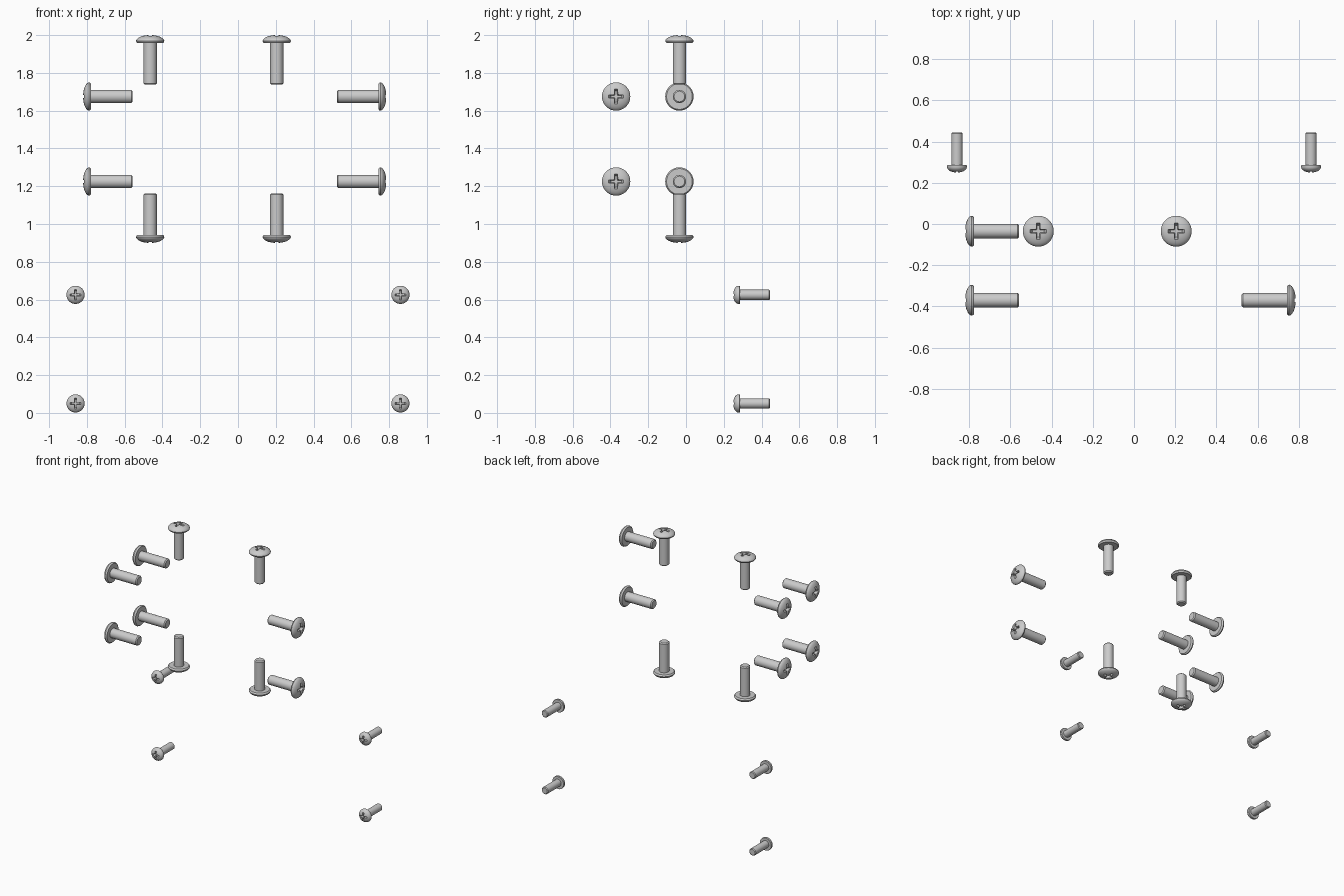
import bpy, bmesh
from math import radians, pi, cos, sin

if "Cube" in bpy.data.objects:
    bpy.data.objects.remove(bpy.data.objects["Cube"])

SEG = 48


def mesh_object(name, bm):
    bmesh.ops.recalc_face_normals(bm, faces=bm.faces)
    me = bpy.data.meshes.new(name)
    bm.to_mesh(me)
    bm.free()
    ob = bpy.data.objects.new(name, me)
    bpy.context.collection.objects.link(ob)
    return ob


def lathe(name, profile):
    """Revolve (radius, z) points round z; both ends are closed flat."""
    bm = bmesh.new()
    rings = [[bm.verts.new((r * cos(2 * pi * i / SEG), r * sin(2 * pi * i / SEG), z))
              for i in range(SEG)] for r, z in profile]
    for a, b in zip(rings, rings[1:]):
        for i in range(SEG):
            j = (i + 1) % SEG
            bm.faces.new((a[i], a[j], b[j], b[i]))
    bm.faces.new(rings[0])
    bm.faces.new(rings[-1])
    return mesh_object(name, bm)


def cross_outline(reach, half, fillet):
    """Cross-shaped outline with rounded inner corners."""
    pts = []
    for q in range(4):
        c, s = cos(q * pi / 2), sin(q * pi / 2)
        quarter = [(reach, -half), (reach, half)]
        k = half + fillet
        for i in range(5):
            a = -pi / 2 - i * pi / 8
            quarter.append((k + fillet * cos(a), k + fillet * sin(a)))
        pts += [(x * c - y * s, x * s + y * c) for x, y in quarter]
    return pts


def cross_cutter(reach, half, depth):
    """Tapered cross for the driver recess."""
    bm = bmesh.new()
    loops = []
    for z, f in ((0.01, 1.1), (-depth, 0.65)):
        loops.append([bm.verts.new((x * f, y * f, z))
                      for x, y in cross_outline(reach, half, half * 0.9)])
    n = len(loops[0])
    for i in range(n):
        j = (i + 1) % n
        bm.faces.new((loops[0][i], loops[0][j], loops[1][j], loops[1][i]))
    bm.faces.new(loops[0])
    bm.faces.new(loops[1])
    return mesh_object("recess_cutter", bm)


def screw_mesh(name, profile, reach, half, depth):
    """Turned screw with the recess cut in; head top at the origin, shaft along -z."""
    body = lathe(name, profile)
    cutter = cross_cutter(reach, half, depth)
    mod = body.modifiers.new("recess", 'BOOLEAN')
    mod.operation, mod.solver, mod.object = 'DIFFERENCE', 'EXACT', cutter
    bpy.context.view_layer.update()
    me = bpy.data.meshes.new_from_object(
        body.evaluated_get(bpy.context.evaluated_depsgraph_get()))
    me.name = name
    for ob in (body, cutter):
        bpy.data.objects.remove(ob)
    me.shade_smooth()
    me.set_sharp_from_angle(angle=radians(32))
    return me


def place(name, me, loc, rot):
    ob = bpy.data.objects.new(name, me)
    ob.location = loc
    ob.rotation_euler = [radians(a) for a in rot]
    bpy.context.collection.objects.link(ob)


# Large screw: wide, shallow domed head
large = screw_mesh("large_screw", [
    (0.012, 0), (0.030, -0.002), (0.045, -0.006), (0.058, -0.012), (0.067, -0.018),
    (0.073, -0.025), (0.075, -0.031), (0.073, -0.037), (0.068, -0.042),
    (0.035, -0.042), (0.035, -0.255), (0.028, -0.262)], 0.043, 0.009, 0.028)

# Small screw: pan head with straighter sides
small = screw_mesh("small_screw", [
    (0.008, 0), (0.020, -0.002), (0.031, -0.006), (0.040, -0.012), (0.046, -0.019),
    (0.048, -0.026), (0.048, -0.034), (0.046, -0.037),
    (0.027, -0.037), (0.027, -0.190), (0.022, -0.195)], 0.032, 0.006, 0.022)

# Vertical screws, heads up and heads down
for x, side in ((-0.465, "left"), (0.205, "right")):
    place(f"top_screw_{side}", large, (x, -0.035, 2.0), (0, 0, 0))
    place(f"bottom_screw_{side}", large, (x, -0.035, 0.9), (180, 0, 0))

# Side screws: two rows on the left, one on the right
for z, level in ((1.675, "upper"), (1.225, "lower")):
    place(f"left_back_screw_{level}", large, (-0.82, -0.035, z), (0, -90, 0))
    place(f"left_front_screw_{level}", large, (-0.82, -0.37, z), (0, -90, 0))
    place(f"right_front_screw_{level}", large, (0.785, -0.37, z), (0, 90, 0))

# Small screws at the four lower corners, heads facing the front
for x, side in ((-0.86, "left"), (0.86, "right")):
    for z, level in ((0.625, "upper"), (0.05, "lower")):
        place(f"small_screw_{side}_{level}", small, (x, 0.25, z), (90, 0, 0))
